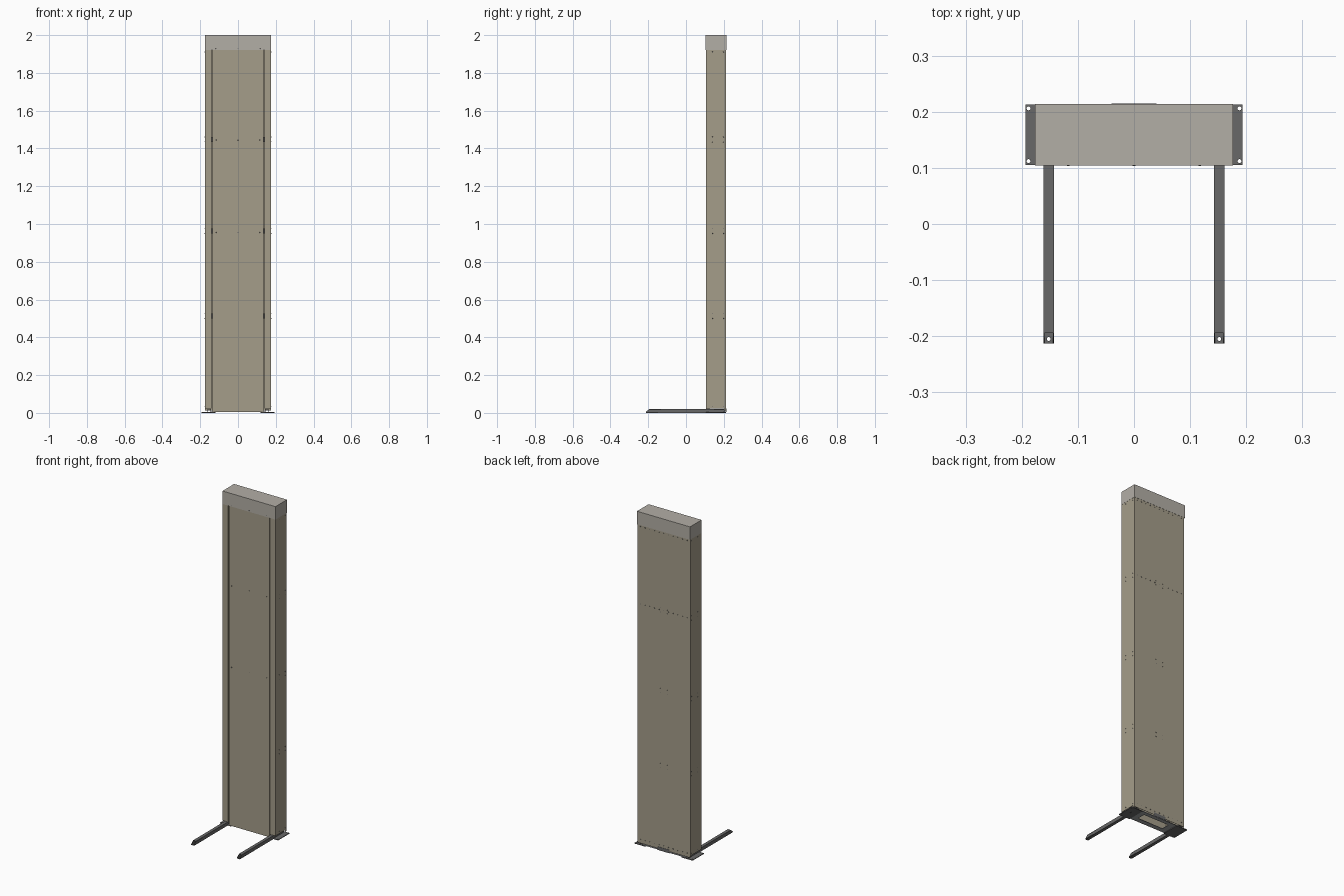
import bpy, bmesh, math
from mathutils import Matrix, Vector

if "Cube" in bpy.data.objects:
    bpy.data.objects.remove(bpy.data.objects["Cube"])


def material(name, rgb):
    m = bpy.data.materials.new(name)
    m.diffuse_color = (*rgb, 1)
    m.use_nodes = True
    m.node_tree.nodes["Principled BSDF"].inputs["Base Color"].default_value = m.diffuse_color
    return m


TAN = material("tan_sheet", (0.376, 0.338, 0.254))
PALE = material("pale_sheet", (0.45, 0.425, 0.38))
DARK = material("dark_steel", (0.14, 0.14, 0.14))
STEEL = material("base_steel", (0.35, 0.36, 0.37))


def add_object(name, data, mat):
    ob = bpy.data.objects.new(name, data)
    bpy.context.collection.objects.link(ob)
    if mat:
        data.materials.append(mat)
    return ob


def from_bmesh(name, bm, mat):
    me = bpy.data.meshes.new(name)
    bm.to_mesh(me)
    bm.free()
    return add_object(name, me, mat)


def sheet(name, path, z0, z1, mat, t=0.0015):
    """Folded sheet: an open xy path raised from z0 to z1."""
    bm = bmesh.new()
    low = [bm.verts.new((x, y, z0)) for x, y in path]
    top = [bm.verts.new((x, y, z1)) for x, y in path]
    for i in range(len(path) - 1):
        bm.faces.new((low[i], low[i + 1], top[i + 1], top[i]))
    ob = from_bmesh(name, bm, mat)
    s = ob.modifiers.new("thickness", 'SOLIDIFY')
    s.thickness = t
    s.offset = -1
    return ob


def plate(name, outline, z0, t, mat, holes=(), matrix=None):
    """Flat plate with round holes (x, y, r) or cut-out polygons."""
    cu = bpy.data.curves.new(name, 'CURVE')
    cu.dimensions = '2D'
    cu.fill_mode = 'BOTH'
    cu.extrude = t / 2
    loops = [outline]
    for h in holes:
        if len(h) == 3:
            x, y, r = h
            h = [(x + r * math.cos(a * math.pi / 8), y + r * math.sin(a * math.pi / 8))
                 for a in range(16)]
        loops.append(h)
    for pts in loops:
        sp = cu.splines.new('POLY')
        sp.points.add(len(pts) - 1)
        for p, (x, y) in zip(sp.points, pts):
            p.co = (x, y, z0 + t / 2, 1)
        sp.use_cyclic_u = True
    tmp = bpy.data.objects.new(name, cu)
    bpy.context.collection.objects.link(tmp)
    bpy.context.view_layer.update()
    me = bpy.data.meshes.new_from_object(tmp.evaluated_get(bpy.context.evaluated_depsgraph_get()))
    bpy.data.objects.remove(tmp)
    if matrix:
        me.transform(matrix)
    me.materials.clear()
    return add_object(name, me, mat)


def rect(x0, x1, y0, y1):
    return [(x0, y0), (x1, y0), (x1, y1), (x0, y1)]


def rivets(name, points, normal, r=0.0028, h=0.0014):
    """Low round heads on a face."""
    bm = bmesh.new()
    rot = Vector(normal).to_track_quat('Z', 'Y').to_matrix().to_4x4()
    for p in points:
        bmesh.ops.create_cone(bm, cap_ends=True, segments=10, radius1=r, radius2=r * 0.7,
                              depth=h, matrix=Matrix.Translation(p) @ rot)
    return from_bmesh(name, bm, DARK)


# Column side panels, folded round to the front
for s, side in ((1, "right"), (-1, "left")):
    path = [(0.14, 0.125), (0.14, 0.105), (0.175, 0.105), (0.175, 0.208), (0.16, 0.208)]
    path = [(s * x, y) for x, y in path]
    sheet(side + "_side_panel", path if s > 0 else path[::-1], 0.022, 1.93, TAN)

# Front and back panels
sheet("front_panel", [(-0.135, 0.125), (-0.135, 0.106), (0.135, 0.106), (0.135, 0.125)],
      0.004, 1.94, TAN)
sheet("back_panel", [(0.1735, 0.2), (0.1735, 0.211), (-0.1735, 0.211), (-0.1735, 0.2)],
      0.012, 1.93, TAN)

# Internal cross braces
for i, z in enumerate((0.5, 0.95, 1.435)):
    plate(f"cross_brace_{i + 1}", rect(-0.17, 0.17, 0.13, 0.205), z, 0.025, STEEL,
          [rect(-0.15, 0.15, 0.145, 0.19)])

# Top cap, open underneath
bm = bmesh.new()
bmesh.ops.create_cube(bm, size=1, matrix=Matrix.Translation((0, 0.159, 1.961))
                      @ Matrix.Diagonal((0.352, 0.11, 0.078, 1)))
bm.faces.ensure_lookup_table()
bmesh.ops.delete(bm, geom=[f for f in bm.faces if f.normal.z < -0.5], context='FACES_ONLY')
cap = from_bmesh("top_cap", bm, PALE)
sol = cap.modifiers.new("thickness", 'SOLIDIFY')
sol.thickness = 0.0015

# Small tab at the back, near the base
sheet("back_tab", [(0.04, 0.2145), (-0.04, 0.2145)], 0.004, 0.024, DARK)

# Base tray with a cut-out
plate("base_tray", rect(-0.142, 0.142, 0.108, 0.21), 0.004, 0.003, STEEL,
      [rect(-0.085, 0.085, 0.135, 0.185)])

# Floor plates and forward feet
upright = Matrix(((0, 0, 1, 0), (1, 0, 0, 0), (0, 1, 0, 0), (0, 0, 0, 1)))
for s, side in ((1, "right"), (-1, "left")):
    a, b = sorted((s * 0.12, s * 0.193))
    plate(side + "_floor_plate", rect(a, b, 0.105, 0.213), 0.0, 0.004, DARK,
          [(s * 0.188, 0.112, 0.0035), (s * 0.188, 0.206, 0.0035)])
    c = s * 0.152
    plate(side + "_foot_bottom", rect(c - 0.0095, c + 0.0095, -0.213, 0.208), 0.0, 0.003, DARK,
          [(c, -0.205, 0.0035)])
    plate(side + "_foot_top", rect(c - 0.0095, c + 0.0095, -0.194, 0.208), 0.018, 0.003, DARK)
    for k, dx in enumerate((-0.0095, 0.0075)):
        plate(f"{side}_foot_wall_{k + 1}",
              [(-0.213, 0.0), (0.208, 0.0), (0.208, 0.021), (-0.194, 0.021), (-0.213, 0.005)],
              c + dx, 0.002, DARK, matrix=upright)

# Rivet heads
pairs = (0.5, 0.525, 0.95, 0.975, 1.435, 1.46)
for s, side in ((1, "right"), (-1, "left")):
    rivets(side + "_rivets", [(s * 0.1755, y, z) for z in (0.035,) + pairs + (1.91,)
                              for y in (0.14, 0.198)], (s, 0, 0))
rivets("front_rivets", [(x, 0.1055, z) for z in (0.955, 1.445) for x in (-0.117, 0, 0.117)],
       (0, -1, 0))
rivets("cap_front_rivets", [(x, 0.1037, 1.93) for x in (-0.117, 0, 0.117)], (0, -1, 0))
back = [(x, 0.2115, z) for z in pairs for x in (-0.023, 0.023)]
back += [(-0.155 + 0.031 * i, 0.2115, z) for z in (0.035, 1.448, 1.912) for i in range(11)]
rivets("back_rivets", back, (0, 1, 0))
